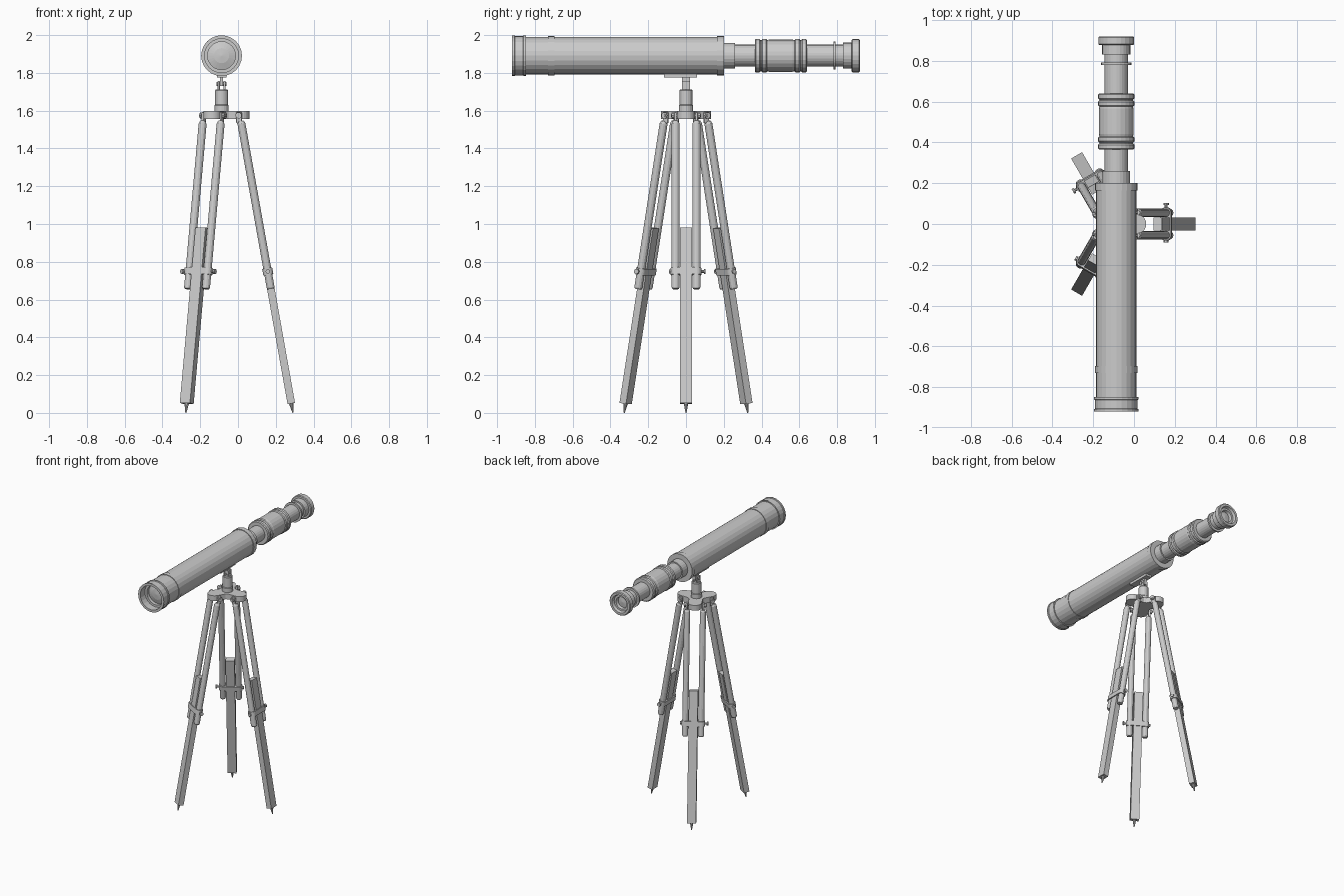
import bpy, bmesh
from math import sin, cos, pi, atan2, sqrt, radians
from mathutils import Matrix

if "Cube" in bpy.data.objects:
    bpy.data.objects.remove(bpy.data.objects["Cube"])

CX, TUBE_Z = -0.087, 1.891
T, R = Matrix.Translation, Matrix.Rotation


def finish(name, bm, mat):
    bmesh.ops.recalc_face_normals(bm, faces=bm.faces)
    me = bpy.data.meshes.new(name)
    bm.to_mesh(me)
    bm.free()
    ob = bpy.data.objects.new(name, me)
    ob.matrix_world = mat
    bpy.context.collection.objects.link(ob)
    return ob


def box(name, mat, size, bevel=0.0):
    bm = bmesh.new()
    bmesh.ops.create_cube(bm, size=1, matrix=Matrix.Diagonal((*size, 1)))
    ob = finish(name, bm, mat)
    if bevel:
        m = ob.modifiers.new("bevel", 'BEVEL')
        m.width, m.segments = bevel, 2
    return ob


def lathe(name, mat, profile, n=24):
    """Spin (radius, height) points about local z."""
    bm = bmesh.new()
    vs = [bm.verts.new((r, 0, z)) for r, z in profile]
    es = [bm.edges.new(p) for p in zip(vs, vs[1:])]
    bmesh.ops.spin(bm, geom=vs + es, cent=(0, 0, 0), axis=(0, 0, 1),
                   angle=2 * pi, steps=n, use_duplicate=False)
    bmesh.ops.remove_doubles(bm, verts=bm.verts, dist=1e-5)
    return finish(name, bm, mat)


def rod(name, mat, r, z0, z1, n=12, r1=None):
    return lathe(name, mat, [(0, z0), (r, z0), (r1 or r, z1), (0, z1)], n)


def prism(name, mat, outline, z0, z1):
    bm = bmesh.new()
    f = bm.faces.new([bm.verts.new((x, y, z0)) for x, y in outline])
    g = bmesh.ops.extrude_face_region(bm, geom=[f])
    top = [v for v in g['geom'] if isinstance(v, bmesh.types.BMVert)]
    bmesh.ops.translate(bm, verts=top, vec=(0, 0, z1 - z0))
    return finish(name, bm, mat)


# Optical tube: local z runs along world +y
axis = T((CX, 0, TUBE_Z)) @ R(-pi / 2, 4, 'X')
lathe("main_tube", axis, [(0.1, -0.86), (0.1, -0.73), (0.104, -0.73), (0.104, -0.695),
      (0.1, -0.695), (0.1, 0.165), (0.105, 0.165), (0.105, 0.2), (0.06, 0.2)])
lathe("front_hood", axis, [(0.074, -0.84), (0.074, -0.865), (0.09, -0.865), (0.09, -0.92),
      (0.108, -0.92), (0.108, -0.908), (0.104, -0.905), (0.104, -0.863),
      (0.108, -0.86), (0.108, -0.848), (0.099, -0.848)])
lathe("front_lens", axis, [(0, -0.855), (0.04, -0.851), (0.075, -0.84)])
lathe("draw_tube", axis, [(0.068, 0.195), (0.068, 0.26), (0.058, 0.26), (0.058, 0.78),
      (0.074, 0.78), (0.074, 0.792), (0.058, 0.792), (0.058, 0.83)])


def rib(z, w=0.03):
    return [(0.083, z), (0.089, z + w * 0.2), (0.089, z + w * 0.8), (0.083, z + w)]


lathe("focus_grip", axis, [(0.058, 0.364)] + rib(0.364) + rib(0.4) +
      [(0.083, 0.432), (0.085, 0.44), (0.085, 0.565), (0.083, 0.573)] +
      rib(0.575) + rib(0.61) + [(0.058, 0.64)])
lathe("eyepiece", axis, [(0.057, 0.83), (0.069, 0.83), (0.069, 0.877), (0.083, 0.877),
      (0.088, 0.882), (0.088, 0.915), (0.083, 0.92), (0.066, 0.92), (0.06, 0.9),
      (0.045, 0.9), (0.04, 0.88), (0, 0.885)])

# Mount head
base = T((CX, 0, 0))
box("saddle_plate", base @ T((0, -0.03, 1.786)), (0.05, 0.175, 0.02))
box("tilt_tongue", base @ T((0, 0, 1.757)), (0.016, 0.04, 0.055))
for s in (-1, 1):
    box("tilt_fork", base @ T((s * 0.015, 0, 1.732)), (0.011, 0.042, 0.05), 0.003)
rod("tilt_bolt", base @ T((0, 0, 1.742)) @ R(pi / 2, 4, 'Y'), 0.011, -0.026, 0.026, 10)
lathe("pivot_post", base, [(0, 1.712), (0.03, 1.712), (0.034, 1.707), (0.034, 1.632),
      (0.038, 1.628), (0.038, 1.59)], 20)


# Three-lobed platform outline in polar form
def lobe_radius(a, rc=0.1, w=0.047):
    best = 0.06
    for k in range(3):
        d = a - k * 2 * pi / 3
        d = abs(atan2(sin(d), cos(d)))
        if d < atan2(w, rc):
            best = max(best, rc * cos(d) + sqrt(w * w - (rc * sin(d)) ** 2))
        elif d < pi / 2:
            best = max(best, w / sin(d))
    return best


angles = [2 * pi * i / 90 for i in range(90)]
prism("platform", base, [(lobe_radius(a) * cos(a), lobe_radius(a) * sin(a))
                         for a in angles], 1.557, 1.597)

# Rounded bar outline for the leg clamps
clamp = [(0.027 * cos(a), (0.055 if sin(a) > 0 else -0.055) + 0.027 * sin(a))
         for a in [2 * pi * (i + 0.5) / 24 for i in range(24)]]

# Legs: local z runs down the leg axis as negative values
for k in range(3):
    turn = base @ R(k * 2 * pi / 3, 4, 'Z')
    leg = turn @ T((0.1, 0, 1.56)) @ R(radians(-10.1), 4, 'Y')
    hinge = turn @ T((0.09, 0, 1.575))
    rod("hinge_bolt", hinge @ R(pi / 2, 4, 'X'), 0.009, -0.08, 0.08, 10)
    for s in (-1, 1):
        side = R(-s * pi / 2, 4, 'X')
        rod("hinge_nut", hinge @ side, 0.017, 0.064, 0.076, 10)
        box("hinge_tab", hinge @ T((0.002, s * 0.056, -0.012)), (0.03, 0.014, 0.06), 0.005)
        lathe("leg_rail", leg @ T((0, s * 0.055, 0)),
              [(0, -0.015), (0.014, -0.015), (0.021, -0.03), (0.021, -0.91),
               (0.017, -0.918), (0, -0.918)], 12)
    box("lower_leg", leg @ T((0, 0, -1.062)), (0.04, 0.062, 0.944))
    prism("leg_clamp", leg, clamp, -0.842, -0.806)
    screw = leg @ T((0, 0, -0.824)) @ R(-pi / 2, 4, 'X')
    rod("clamp_screw", screw, 0.007, 0.075, 0.1, 8)
    rod("clamp_knob", screw, 0.014, 0.094, 0.104, 10)
    rod("clamp_nut", screw, 0.012, -0.09, -0.078, 6)
    rod("foot_spike", leg, 0.003, -1.584, -1.53, 10, 0.013)
